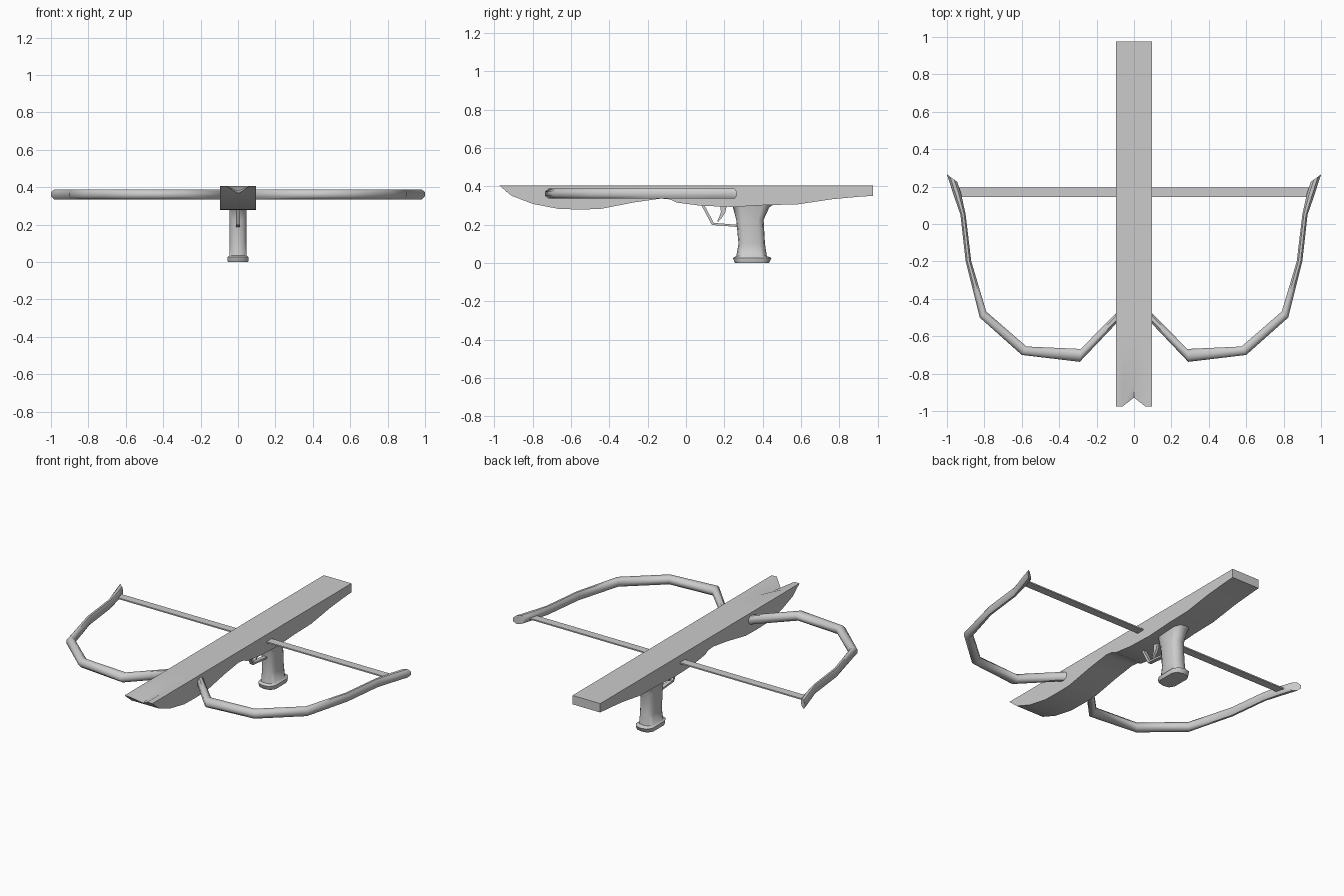
import bpy, bmesh, math


def loft(name, rings, angle=40, mirror=False):
    """Skin a list of equal-length rings and cap both ends."""
    bm = bmesh.new()
    rows = [[bm.verts.new(p) for p in ring] for ring in rings]
    n = len(rows[0])
    for a, b in zip(rows, rows[1:]):
        for i in range(n):
            j = (i + 1) % n
            bm.faces.new((a[i], a[j], b[j], b[i]))
    bm.faces.new(rows[0][::-1])
    bm.faces.new(rows[-1])
    bmesh.ops.recalc_face_normals(bm, faces=bm.faces)
    me = bpy.data.meshes.new(name)
    bm.to_mesh(me)
    bm.free()
    ob = bpy.data.objects.new(name, me)
    bpy.context.collection.objects.link(ob)
    bpy.ops.object.select_all(action='DESELECT')
    ob.select_set(True)
    bpy.context.view_layer.objects.active = ob
    bpy.ops.object.shade_smooth_by_angle(angle=math.radians(angle))
    if mirror:
        ob.modifiers.new("Mirror", 'MIRROR')
    return ob


def side_strip(name, pairs, half):
    """Bar of constant x width through (y, z) point pairs of the side view."""
    return loft(name, [[(-half, *p), (half, *p), (half, *q), (-half, *q)] for p, q in pairs], 30)


# Stock: flat deck, shaped belly, notched and raked nose
W, TOP = 0.095, 0.405
stations = [  # top y, notch y, belly y, belly z, notch depth
    (-0.975, -0.928, -0.91, 0.350, 0.040), (-0.85, -0.85, -0.80, 0.308, 0.024),
    (-0.72, -0.72, -0.66, 0.281, 0), (-0.55, -0.55, -0.55, 0.279, 0),
    (-0.45, -0.45, -0.45, 0.281, 0), (-0.27, -0.27, -0.27, 0.316, 0),
    (-0.13, -0.13, -0.13, 0.336, 0), (-0.08, -0.08, -0.08, 0.331, 0),
    (-0.05, -0.05, -0.05, 0.315, 0), (0.08, 0.08, 0.08, 0.298, 0),
    (0.25, 0.25, 0.25, 0.292, 0), (0.42, 0.42, 0.42, 0.302, 0),
    (0.58, 0.58, 0.58, 0.305, 0), (0.76, 0.76, 0.76, 0.332, 0),
    (0.90, 0.90, 0.90, 0.345, 0), (0.975, 0.975, 0.975, 0.350, 0)]
loft("stock", [[(-W, yt, TOP), (-0.06, yt, TOP), (0, yn, TOP - d), (0.06, yt, TOP),
                (W, yt, TOP), (W, yb, zb), (-W, yb, zb)]
               for yt, yn, yb, zb, d in stations])

# Bow limbs: eight-sided tube between outer and inner outline points
outline = [((0.05, -0.485), (0.05, -0.43)), ((0.29, -0.737), (0.285, -0.668)),
           ((0.60, -0.70), (0.575, -0.655)), ((0.825, -0.50), (0.79, -0.468)),
           ((0.90, -0.20), (0.87, -0.20)), ((0.928, 0.05), (0.90, 0.05)),
           ((0.963, 0.15), (0.925, 0.165)), ((1.0, 0.265), (0.945, 0.225))]
rings = []
for (ox, oy), (ix, iy) in outline:
    ring = []
    for k in range(8):
        a = math.tau * (k + 0.5) / 8
        c, s = math.cos(a) / math.cos(math.pi / 8), math.sin(a) / math.cos(math.pi / 8)
        ring.append(((ox + ix) / 2 + c * (ox - ix) / 2,
                     (oy + iy) / 2 + c * (oy - iy) / 2, 0.361 + s * 0.026))
    rings.append(ring)
loft("bow_limbs", rings, 50, mirror=True)

# Bowstring: thin flat ribbon
loft("bowstring", [[(x, 0.145, 0.353), (x, 0.195, 0.353), (x, 0.195, 0.361), (x, 0.145, 0.361)]
                   for x in (-0.935, 0, 0.935)])

# Pistol grip: rounded section lofted down to a flared foot
grip = [(0.315, 0.20, 0.47, 0.048), (0.29, 0.245, 0.435, 0.047), (0.225, 0.262, 0.405, 0.045),
        (0.10, 0.274, 0.412, 0.045), (0.035, 0.262, 0.422, 0.046), (0.026, 0.245, 0.447, 0.057),
        (0.012, 0.25, 0.44, 0.057), (0.0, 0.256, 0.434, 0.054)]
rings = []
for z, y0, y1, w in grip:
    cy, r = (y0 + y1) / 2, (y1 - y0) / 2
    rings.append([(sx * w, cy + sy * r, z) for sx, sy in
                  ((1, -.6), (1, .6), (.65, .92), (0, 1), (-.65, .92),
                   (-1, .6), (-1, -.6), (-.65, -.92), (0, -1), (.65, -.92))])
loft("grip", rings, 50)

# Trigger guard and trigger
side_strip("trigger_guard", [((0.078, 0.305), (0.094, 0.305)), ((0.135, 0.198), (0.145, 0.209)),
                             ((0.275, 0.187), (0.275, 0.198))], 0.012)
side_strip("trigger", [((0.178, 0.31), (0.215, 0.31)), ((0.182, 0.265), (0.205, 0.262)),
                       ((0.172, 0.235), (0.188, 0.237)), ((0.162, 0.218), (0.170, 0.216))], 0.008)
